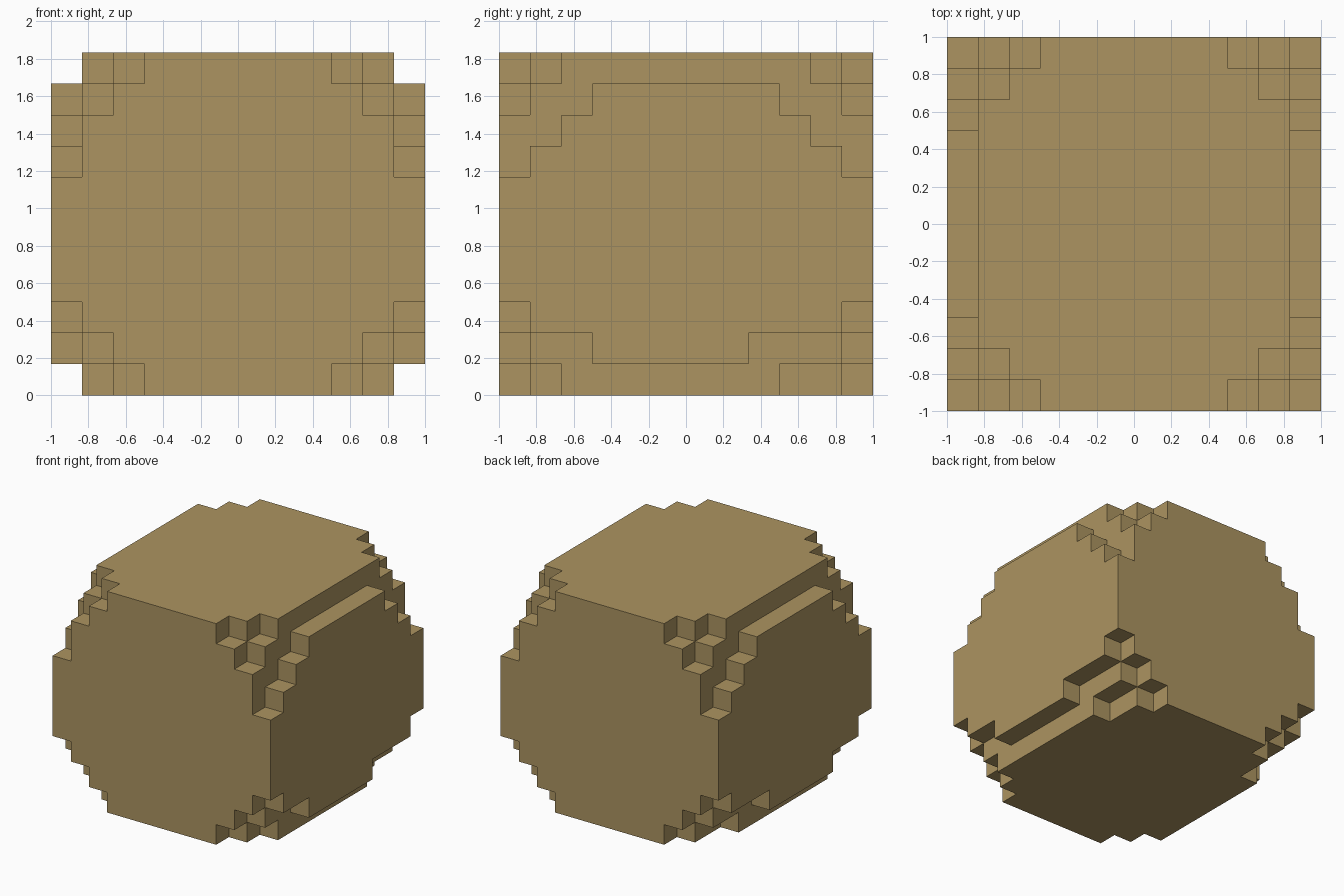
import bpy
import bmesh
from mathutils import Vector

cube = bpy.data.objects.get("Cube")
if cube:
    bpy.data.objects.remove(cube, do_unlink=True)

NX, NY, NZ = 12, 12, 11      # block counts along each axis
S = 1 / 6                    # block size

tan = bpy.data.materials.new("sandy_tan")
tan.use_nodes = True
colour = (0.413, 0.296, 0.119, 1)
tan.diffuse_color = colour
tan.node_tree.nodes["Principled BSDF"].inputs["Base Color"].default_value = colour


def solid(i, j, k):
    """True where a block of the rounded lump exists."""
    if not (0 <= i < NX and 0 <= j < NY and 0 <= k < NZ):
        return False
    a = min(i, NX - 1 - i)           # steps in from the nearest side
    b = min(j, NY - 1 - j)           # steps in from front or back
    c = min(k, NZ - 1 - k)           # steps in from top or bottom
    if a == 0 and c == 0:            # long edges running front to back
        return False
    if a + b + c <= 2:               # stepped corners
        return False
    if k > NZ // 2:                  # upper corners cut one step deeper at the sides
        return not (a == 0 and b + c <= 3)
    back = 1 if j >= NY // 2 else 0  # lower grooves run longer at the back
    if a == 0 and c == 1 and b <= 2 + back:
        return False
    if a == 1 and c == 0 and b <= 1 + back:
        return False
    return True


# Stepped lump: one quad on each exposed block side
bm = bmesh.new()
for i in range(NX):
    for j in range(NY):
        for k in range(NZ):
            if not solid(i, j, k):
                continue
            centre = Vector(((i + 0.5 - NX / 2) * S, (j + 0.5 - NY / 2) * S, (k + 0.5) * S))
            for axis in range(3):
                for sign in (-1, 1):
                    n = Vector((0, 0, 0))
                    n[axis] = sign
                    if solid(i + int(n.x), j + int(n.y), k + int(n.z)):
                        continue
                    u = Vector((0, 0, 0))
                    u[(axis + 1) % 3] = 1
                    v = n.cross(u)
                    corners = ((-1, -1), (1, -1), (1, 1), (-1, 1))
                    bm.faces.new([bm.verts.new(centre + (n + u * p + v * q) * S / 2)
                                  for p, q in corners])

# Weld the quads and merge the flat areas
bmesh.ops.remove_doubles(bm, verts=bm.verts, dist=0.001)
bmesh.ops.dissolve_limit(bm, angle_limit=0.01, verts=bm.verts, edges=bm.edges)

mesh = bpy.data.meshes.new("stepped_lump")
bm.to_mesh(mesh)
bm.free()
mesh.materials.append(tan)
lump = bpy.data.objects.new("stepped_lump", mesh)
bpy.context.collection.objects.link(lump)
